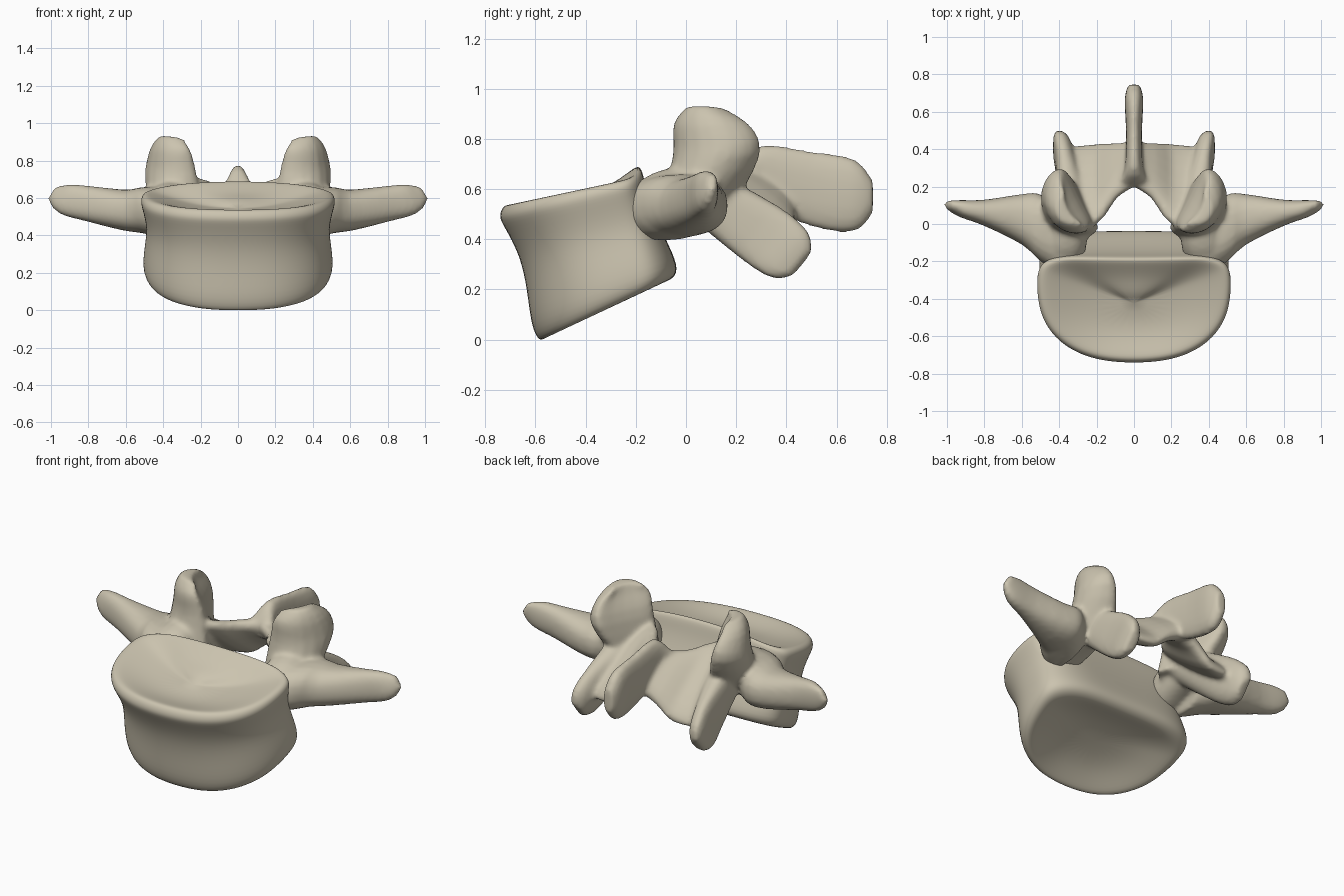
import bpy, bmesh
from math import cos, sin, pi, copysign
from mathutils import Vector

cube = bpy.data.objects.get("Cube")
if cube:
    bpy.data.objects.remove(cube)

bone = bpy.data.materials.new("bone")
bone.use_nodes = True
colour = (.6, .55, .43, 1)
bone.diffuse_color = colour
shader = bone.node_tree.nodes["Principled BSDF"]
shader.inputs["Base Color"].default_value = colour
shader.inputs["Roughness"].default_value = .7


def skin(name, rings):
    """Bridge equal rings of points and cap both ends."""
    bm = bmesh.new()
    loops = [[bm.verts.new(point) for point in ring] for ring in rings]
    for lower, upper in zip(loops, loops[1:]):
        for i in range(len(lower)):
            j = (i + 1) % len(lower)
            bm.faces.new((lower[i], lower[j], upper[j], upper[i]))
    bm.faces.new(loops[0])
    bm.faces.new(loops[-1])
    bmesh.ops.recalc_face_normals(bm, faces=bm.faces)
    mesh = bpy.data.meshes.new(name)
    bm.to_mesh(mesh)
    bm.free()
    obj = bpy.data.objects.new(name, mesh)
    bpy.context.collection.objects.link(obj)
    mesh.materials.append(bone)
    return obj


def power(value, exponent):
    return copysign(abs(value) ** exponent, value)


def spline(stations, steps=3):
    """Fill in a smooth run of stations through the given ones."""
    keys = [Vector(station) for station in stations]
    last = len(keys) - 1
    slopes = [(keys[min(i + 1, last)] - keys[max(i - 1, 0)]) / 2 for i in range(last + 1)]
    filled = []
    for i in range(last):
        for step in range(steps):
            t = step / steps
            ease = t * t * (3 - 2 * t)
            filled.append(keys[i].lerp(keys[i + 1], ease)
                          + slopes[i] * t * (1 - t) ** 2
                          - slopes[i + 1] * t * t * (1 - t))
    return filled + [keys[last]]


def loft(name, wide_direction, *stations, bend=0, sides=20):
    """Sweep an oval; each station is x, y, z, half width, half thickness."""
    path = spline(stations)
    centres = [Vector(station[:3]) for station in path]
    wide = Vector(wide_direction).normalized()
    rings = []
    for i, station in enumerate(path):
        tangent = centres[min(i + 1, len(path) - 1)] - centres[max(i - 1, 0)]
        thin = tangent.cross(wide).normalized()
        ring = []
        for k in range(sides):
            angle = 2 * pi * k / sides
            curl = bend * (cos(angle) ** 2 - .4)
            ring.append(centres[i] + wide * station[3] * power(cos(angle), .85)
                        + thin * (station[4] * power(sin(angle), .85) + curl))
        rings.append(ring)
    return skin(name, rings)


def outline(angle, corner):
    """Kidney shape: broad front, back corners set by an exponent, rear hollow."""
    c, s = cos(angle), sin(angle)
    if s < 0:
        return power(c, .85), .4 + 1.4 * power(s, .85)
    return power(c, corner), .4 + .6 * s ** corner - .06 * s ** 8


def body_ring(front_y, front_z, back_y, back_z, width, corner, peak=0, scale=1, sink=0):
    front, back = Vector((0, front_y, front_z)), Vector((0, back_y, back_z))
    middle, reach = (front + back) / 2, (back - front) / 2
    up = Vector((1, 0, 0)).cross(reach).normalized()
    ring = []
    for k in range(28):
        u, v = outline(2 * pi * k / 28, corner)
        lift = peak * max(0, v) ** 2 * (1 - u * u) + sink
        ring.append(middle + Vector((u * width * scale, 0, 0)) + reach * v * scale + up * lift)
    return ring


# Waisted body with a raised rim around each hollow end plate
bottom = (-.585, -.015, -.05, .24, .47, .8, 0)
top = (-.73, .54, -.16, .66, .505, .55, .05)
hollow = ((.87, .013), (.55, .055), (.2, .067))
rings = [body_ring(*bottom, scale, depth) for scale, depth in reversed(hollow)]
rings.append(body_ring(*bottom))
rings.append(body_ring(-.62, .05, -.005, .28, .515, .8))
rings.append(body_ring(-.635, .2, -.05, .38, .505, .75))
rings.append(body_ring(-.665, .34, -.1, .48, .485, .65))
rings.append(body_ring(-.73, .455, -.14, .59, .515, .6))
rings.append(body_ring(-.75, .49, -.145, .63, .525, .55, .04))
rings.append(body_ring(*top))
rings += [body_ring(*top, scale, -depth) for scale, depth in hollow]
body = skin("vertebral_body", rings)
subdivision = body.modifiers.new("smooth", "SUBSURF")
subdivision.levels = subdivision.render_levels = 2

# Left half of the arch
pedicle = loft(
    "pedicle", (0, 0, 1),
    (.37, -.24, .52, .07, .07),
    (.37, -.14, .54, .12, .11),
    (.36, -.03, .57, .12, .11),
    (.35, .11, .6, .11, .09))

transverse_process = loft(
    "transverse_process", (0, 1, 0),
    (.39, -.1, .52, .17, .13),
    (.5, -.02, .535, .18, .125),
    (.6, .025, .535, .135, .11),
    (.8, .06, .57, .07, .095),
    (.93, .083, .595, .045, .083),
    (.995, .105, .63, .02, .04))

superior_process = loft(
    "superior_articular_process", (.45, .9, 0),
    (.33, .04, .54, .14, .13),
    (.365, .11, .74, .185, .1),
    (.375, .085, .86, .16, .065),
    (.36, .07, .925, .09, .03), bend=.06)

lamina = loft(
    "lamina", (0, .8, -.6),
    (-.03, .33, .6, .13, .06),
    (.1, .285, .565, .18, .05),
    (.2, .215, .54, .265, .05),
    (.35, .2, .53, .26, .05))

inferior_process = loft(
    "inferior_articular_process", (0, .64, .77),
    (.32, .04, .6, .1, .1),
    (.365, .29, .43, .13, .06),
    (.39, .41, .34, .12, .05),
    (.4, .46, .3, .065, .03), bend=.015)

# Central spine at the back
spinous_process = loft(
    "spinous_process", (0, 0, 1),
    (0, .21, .64, .05, .09),
    (0, .3, .655, .12, .05),
    (0, .5, .6, .15, .043),
    (0, .67, .575, .145, .05),
    (0, .745, .57, .065, .03))


def join(*objects):
    bpy.ops.object.select_all(action="DESELECT")
    for obj in objects:
        obj.select_set(True)
    bpy.context.view_layer.objects.active = objects[0]
    bpy.ops.object.join()
    return objects[0]


# Mirror the half arch, add the spine and fuse into one rounded bone surface
arch = join(pedicle, transverse_process, superior_process, lamina, inferior_process)
arch.name = "neural_arch"
mirror = arch.modifiers.new("mirror", "MIRROR")
mirror.use_mirror_merge = False
bpy.ops.object.modifier_apply(modifier="mirror")
join(arch, spinous_process)
fuse = arch.modifiers.new("fuse", "REMESH")
fuse.mode = "VOXEL"
fuse.voxel_size = .013
soften = arch.modifiers.new("soften", "SMOOTH")
soften.factor = .5
soften.iterations = 7
for modifier in ("fuse", "soften"):
    bpy.ops.object.modifier_apply(modifier=modifier)

for obj in (body, arch):
    for face in obj.data.polygons:
        face.use_smooth = True
